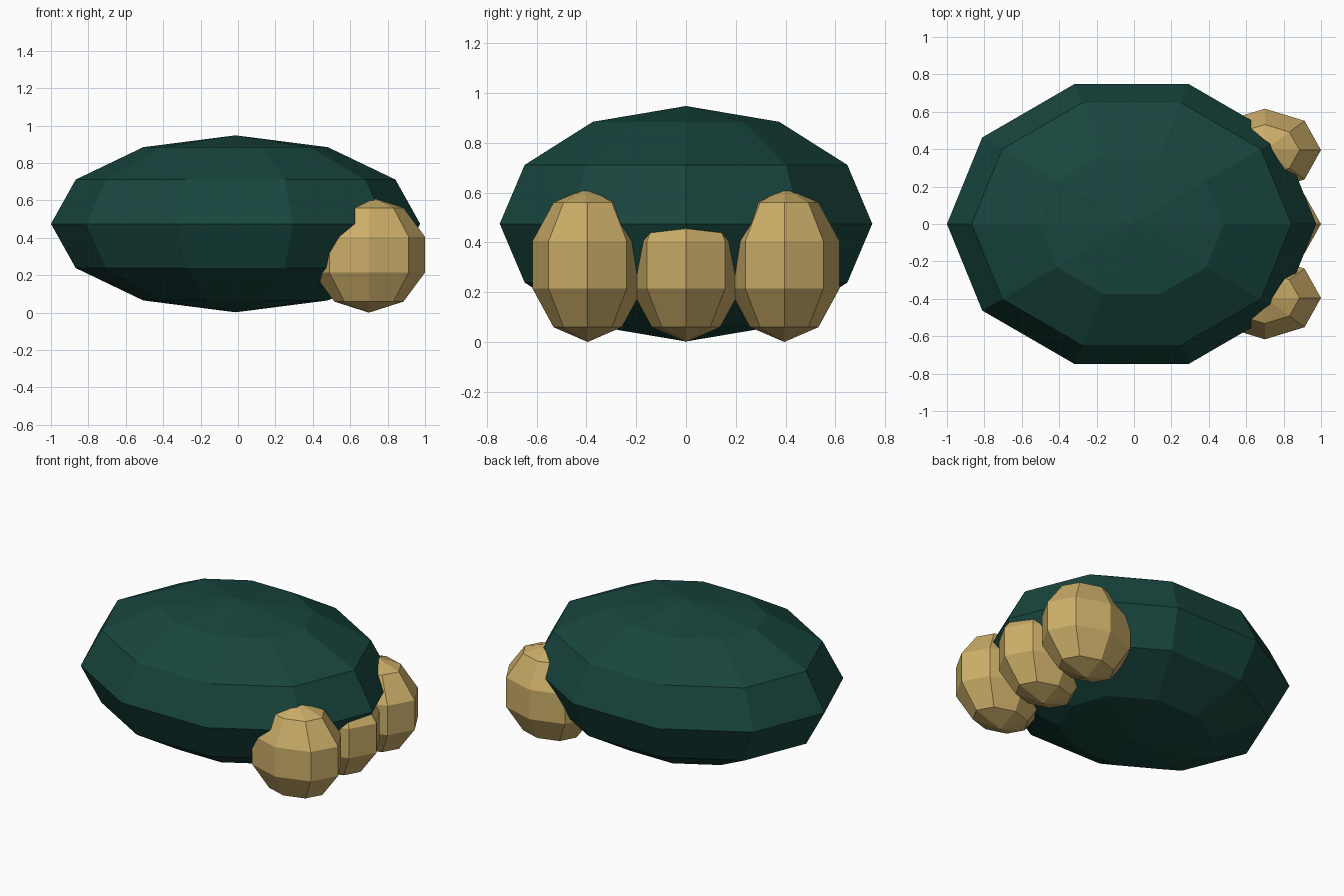
import bpy, bmesh
from math import sin, cos, pi

if "Cube" in bpy.data.objects:
    bpy.data.objects.remove(bpy.data.objects["Cube"])


def material(name, rgb):
    m = bpy.data.materials.new(name)
    m.diffuse_color = (*rgb, 1)
    m.use_nodes = True
    m.node_tree.nodes["Principled BSDF"].inputs["Base Color"].default_value = m.diffuse_color
    return m


def ellipsoid(name, centre, radii, segments, rings, mat):
    """Flat-shaded ellipsoid with a vertex column on the +x axis."""
    bm = bmesh.new()

    def vert(lat, lon):
        d = (sin(lat) * cos(lon), sin(lat) * sin(lon), cos(lat))
        return bm.verts.new([c + r * k for c, r, k in zip(centre, radii, d)])

    top, bottom = vert(0, 0), vert(pi, 0)
    loops = [[vert(pi * i / rings, 2 * pi * j / segments) for j in range(segments)]
             for i in range(1, rings)]
    for j in range(segments):
        k = (j + 1) % segments
        bm.faces.new((top, loops[0][j], loops[0][k]))
        bm.faces.new((bottom, loops[-1][k], loops[-1][j]))
        for a, b in zip(loops, loops[1:]):
            bm.faces.new((a[j], b[j], b[k], a[k]))
    bmesh.ops.recalc_face_normals(bm, faces=bm.faces)
    mesh = bpy.data.meshes.new(name)
    bm.to_mesh(mesh)
    bm.free()
    mesh.materials.append(mat)
    obj = bpy.data.objects.new(name, mesh)
    bpy.context.collection.objects.link(obj)
    return obj


green = material("dark_green", (0.009, 0.06, 0.047))
tan = material("tan", (0.6, 0.42, 0.14))

# Main foot body
ellipsoid("foot_body", (-0.013, 0, 0.475), (0.987, 0.787, 0.473), 10, 6, green)

# Three toes along the +x edge
for label, y in (("right", -0.395), ("middle", 0), ("left", 0.395)):
    ellipsoid(label + "_toe", (0.7, y, 0.31), (0.315, 0.233, 0.31), 8, 5, tan)
